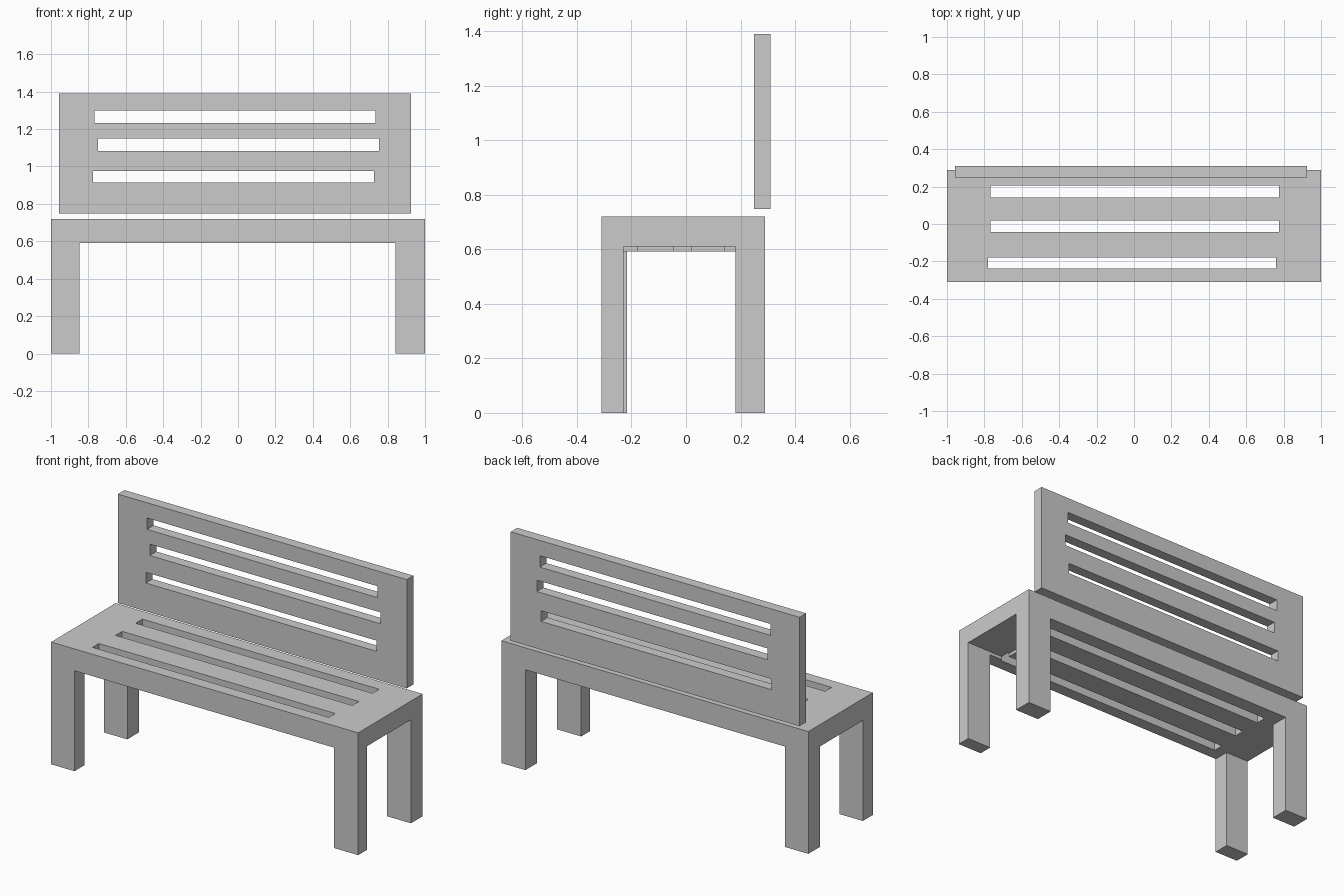
import bpy, bmesh

if "Cube" in bpy.data.objects:
    bpy.data.objects.remove(bpy.data.objects["Cube"])


def prism(name, plan, z0, z1):
    """Extrude a plan outline (x, y points) from z0 to z1."""
    bm = bmesh.new()
    face = bm.faces.new([bm.verts.new((x, y, z0)) for x, y in plan])
    top = bmesh.ops.extrude_face_region(bm, geom=[face])["geom"]
    for v in top:
        if isinstance(v, bmesh.types.BMVert):
            v.co.z = z1
    bmesh.ops.recalc_face_normals(bm, faces=bm.faces)
    mesh = bpy.data.meshes.new(name)
    bm.to_mesh(mesh)
    bm.free()
    obj = bpy.data.objects.new(name, mesh)
    bpy.context.collection.objects.link(obj)
    return obj


def box(name, x, y, z):
    return prism(name, [(x[0], y[0]), (x[1], y[0]), (x[1], y[1]), (x[0], y[1])], *z)


def cut(target, cutters):
    """Subtract each cutter, apply, and remove the cutters."""
    for c in cutters:
        m = target.modifiers.new("cut", 'BOOLEAN')
        m.operation, m.solver, m.object = 'DIFFERENCE', 'EXACT', c
        c.hide_render = True
    bpy.context.view_layer.update()
    graph = bpy.context.evaluated_depsgraph_get()
    mesh = bpy.data.meshes.new_from_object(target.evaluated_get(graph))
    target.modifiers.clear()
    target.data = mesh
    for c in cutters:
        bpy.data.objects.remove(c)


# Seat and legs: one block hollowed by a cross-shaped opening
seat = box("seat_with_legs", (-1, 1), (-0.31, 0.29), (0, 0.72))
xl, xr, yb, far = -0.848, 0.843, 0.181, 1.2
yl, yr = -0.217, -0.229
cross = [(xl, -far), (xr, -far), (xr, yr), (far, yr), (far, yb), (xr, yb),
         (xr, far), (xl, far), (xl, yb), (-far, yb), (-far, yl), (xl, yl)]
cutters = [prism("leg_opening", cross, -0.1, 0.591)]

# Shallow recess under the right end
cutters.append(box("end_recess", (0.75, far), (yr, yb), (0.5, 0.61)))

# Seat slots
for x0, x1, y0, y1 in [(-0.767, 0.775, 0.143, 0.206),
                       (-0.767, 0.775, -0.044, 0.018),
                       (-0.781, 0.76, -0.239, -0.179)]:
    cutters.append(box("seat_slot", (x0, x1), (y0, y1), (0.4, 0.9)))
cut(seat, cutters)

# Backrest with three slots
back = box("backrest", (-0.957, 0.925), (0.249, 0.31), (0.748, 1.389))
cut(back, [box("back_slot", (x0, x1), (0.1, 0.5), (z0, z1))
           for x0, x1, z0, z1 in [(-0.767, 0.735, 1.232, 1.299),
                                  (-0.749, 0.754, 1.083, 1.15),
                                  (-0.775, 0.727, 0.914, 0.977)]])
